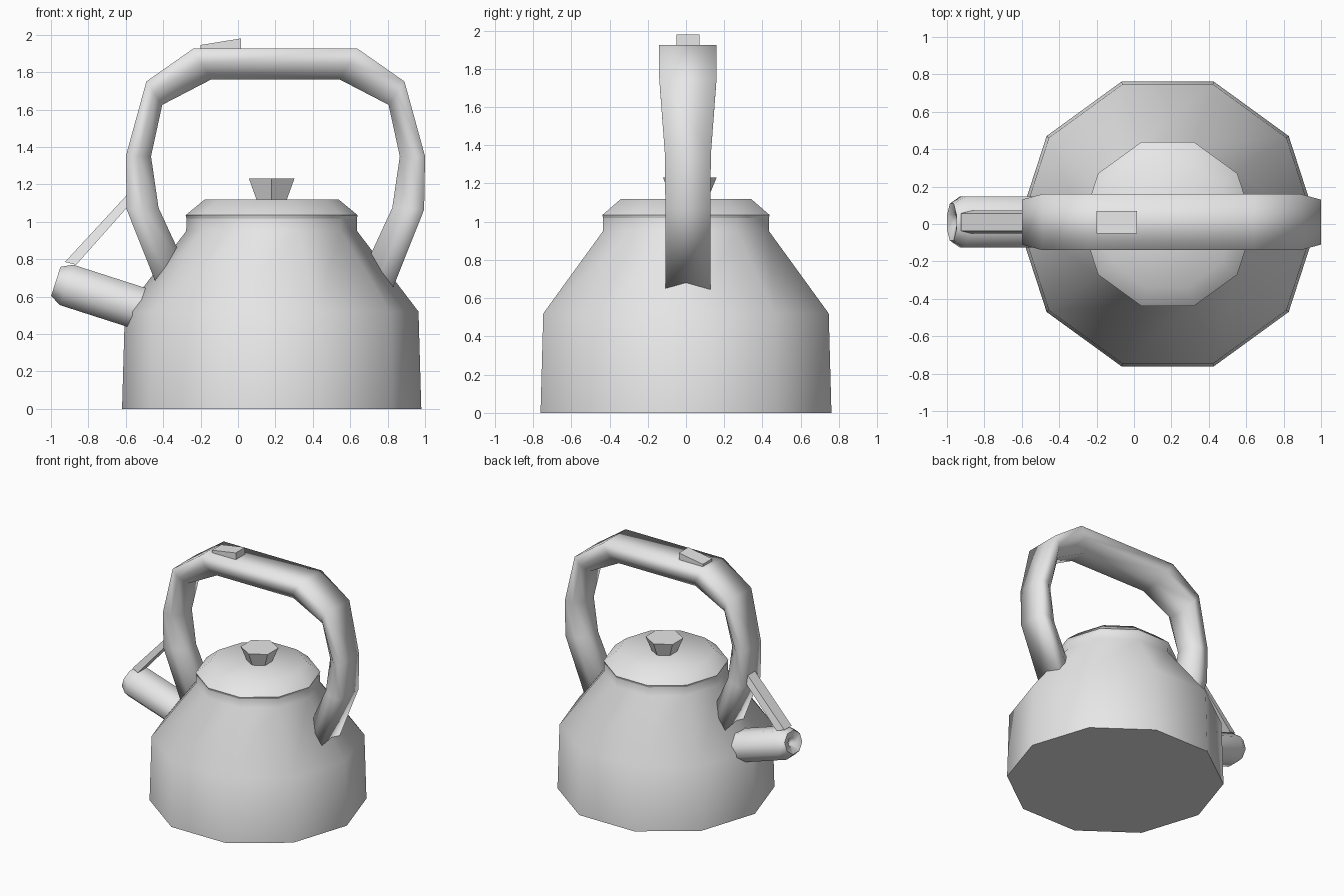
import bpy, bmesh, math
from mathutils import Vector

cube = bpy.data.objects.get("Cube")
if cube:
    bpy.data.objects.remove(cube, do_unlink=True)

metal = bpy.data.materials.new("light_grey_metal")
metal.use_nodes = True
GREY = (0.8, 0.8, 0.8, 1)
metal.diffuse_color = GREY
metal.node_tree.nodes["Principled BSDF"].inputs["Base Color"].default_value = GREY

CENTRE = 0.18   # axis of the pot
MID = 0.01      # depth of handle and spout


def loft(name, rings, angle):
    """Skin a list of equal-length point rings and cap both ends."""
    bm = bmesh.new()
    loops = [[bm.verts.new(p) for p in ring] for ring in rings]
    count = len(loops[0])
    for a, b in zip(loops, loops[1:]):
        for i in range(count):
            j = (i + 1) % count
            bm.faces.new((a[i], a[j], b[j], b[i]))
    bm.faces.new(loops[0])
    bm.faces.new(loops[-1])
    bmesh.ops.recalc_face_normals(bm, faces=bm.faces)
    mesh = bpy.data.meshes.new(name)
    bm.to_mesh(mesh)
    bm.free()
    mesh.materials.append(metal)
    obj = bpy.data.objects.new(name, mesh)
    bpy.context.collection.objects.link(obj)
    bpy.ops.object.select_all(action='DESELECT')
    obj.select_set(True)
    bpy.context.view_layer.objects.active = obj
    bpy.ops.object.shade_smooth_by_angle(angle=math.radians(angle))
    return obj


def lathe(name, profile, sides, angle, y=0.0, turn=0.0):
    """Turn a (radius, height) profile around the pot's axis."""
    rings = []
    for r, z in profile:
        steps = [turn + math.tau * i / sides for i in range(sides)]
        rings.append([(CENTRE + r * math.cos(t), y + r * math.sin(t), z) for t in steps])
    return loft(name, rings, angle)


# Pot, lid and knob
lathe("body", [(0.8, 0), (0.785, 0.52), (0.457, 0.95), (0.455, 1.03)], 10, 60)
lathe("lid", [(0.45, 1.0), (0.46, 1.035), (0.357, 1.12)], 10, 60)
lathe("lid_knob", [(0.09, 1.11), (0.14, 1.23)], 6, 30, y=0.02, turn=math.pi / 2)

# Handle: outer x, z, inner x, z and half width, mirrored to the other side
half = [
    (-0.41, 0.60, -0.27, 0.74, 0.118),
    (-0.595, 1.065, -0.425, 1.075, 0.118),
    (-0.60, 1.35, -0.465, 1.35, 0.12),
    (-0.49, 1.75, -0.405, 1.625, 0.15),
    (-0.24, 1.925, -0.145, 1.76, 0.15),
]
path = half + [(0.4 - a, b, 0.4 - c, d, w) for a, b, c, d, w in reversed(half)]
rings = []
for ox, oz, ix, iz, w in path:
    outer, inner = Vector((ox, MID, oz)), Vector((ix, MID, iz))
    section = [(0, -1), (0, 1), (0.5, 0.97), (1, 0.5), (1, -0.5), (0.5, -0.97)]
    rings.append([outer.lerp(inner, t) + Vector((0, s * w, 0)) for t, s in section])
loft("handle", rings, 180)

# Thumb rest wedge on top of the handle
loft("thumb_rest", [[(x, MID - 0.06, 1.9), (x, MID + 0.06, 1.9),
                     (x, MID + 0.06, z), (x, MID - 0.06, z)]
                    for x, z in ((-0.2, 1.945), (0.015, 1.98))], 30)

# Spout: rings along a sloping axis, with a chamfered, dimpled tip
axis = Vector((-0.952, 0, 0.306))
up = Vector((0.306, 0, 0.952))
rings = []
for s, size in ((0.45, 1), (1.075, 1), (1.136, 0.72), (1.12, 0.3), (1.09, 0.15)):
    ring = []
    for i in range(8):
        t = math.tau * (i + 0.5) / 8
        ring.append(axis * s + up * (0.35 + 0.123 * size * math.sin(t))
                    + Vector((0, MID + 0.148 * size * math.cos(t), 0)))
    rings.append(ring)
loft("spout", rings, 60)

# Lever from the spout tip up to the handle
rings = []
for top, low in (((-0.925, 0.785), (-0.865, 0.77)), ((-0.56, 1.18), (-0.55, 1.125))):
    rings.append([(top[0], MID - 0.047, top[1]), (top[0], MID + 0.047, top[1]),
                  (low[0], MID + 0.062, low[1]), (low[0], MID - 0.062, low[1])])
loft("spout_lever", rings, 30)
